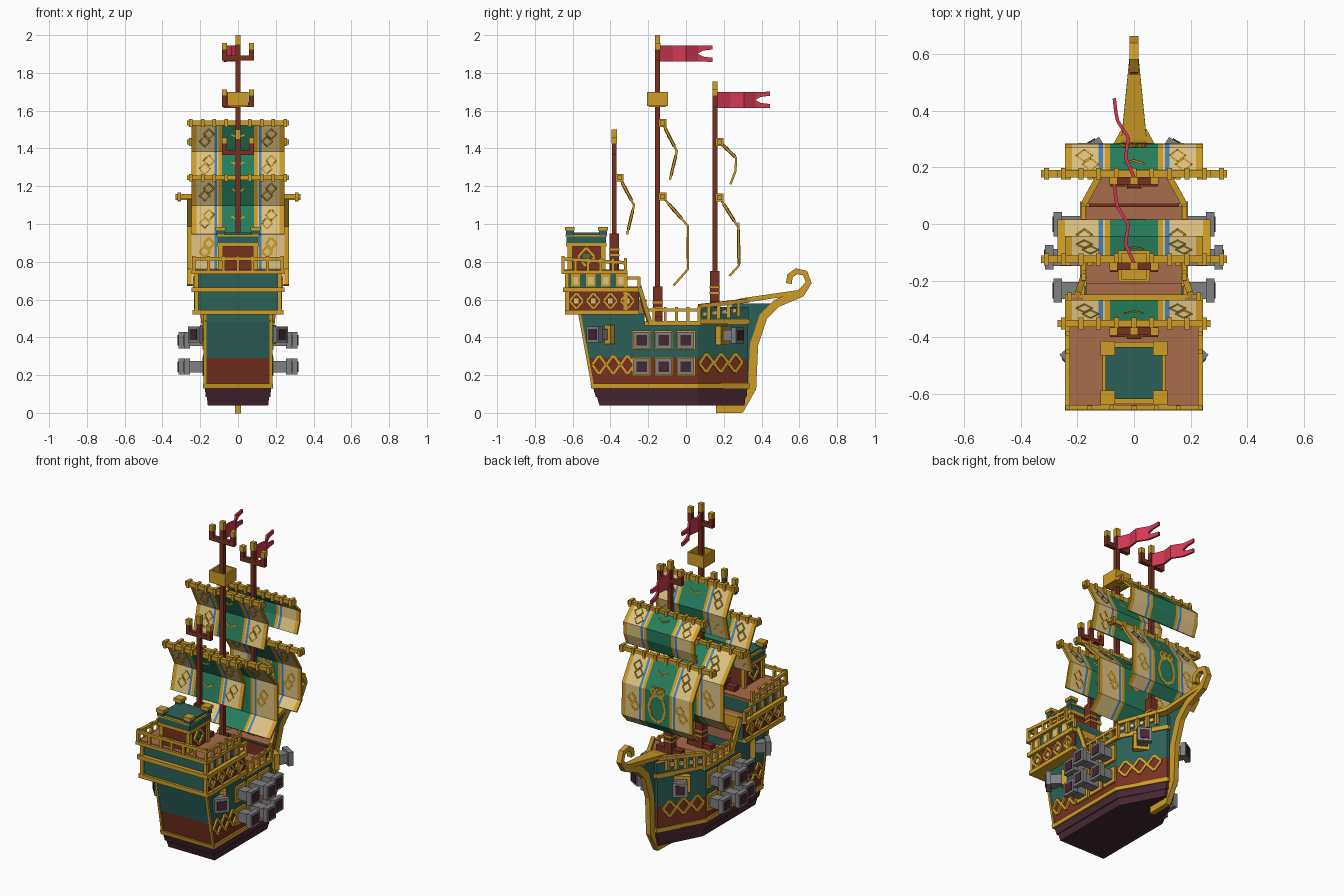
import bpy
import bmesh
from math import cos, sin, pi
from mathutils import Matrix, Vector

cube = bpy.data.objects.get("Cube")
if cube:
    bpy.data.objects.remove(cube, do_unlink=True)

PALETTE = {
    "gold": (.63, .34, .02), "cream": (.74, .56, .23), "sail_green": (.02, .21, .11),
    "hull_teal": (.025, .12, .1), "keel_purple": (.06, .02, .03), "red_wood": (.19, .03, .015),
    "deck_wood": (.4, .15, .07), "iron_grey": (.22, .22, .23), "stripe_blue": (.06, .23, .48),
    "flag_crimson": (.65, .04, .09)}
materials = []
for name, colour in PALETTE.items():
    mat = bpy.data.materials.new(name)
    mat.use_nodes = True
    mat.diffuse_color = (*colour, 1)
    mat.node_tree.nodes["Principled BSDF"].inputs["Base Color"].default_value = (*colour, 1)
    materials.append(mat)
GOLD, CREAM, GREEN, TEAL, PURPLE, RED, DECK, GREY, BLUE, CRIMSON = range(len(materials))
SIDES = (-1, 1)
parts = {}


def mesh_of(part):
    return parts.setdefault(part, bmesh.new())


def box(part, colour, low, high, matrix=Matrix()):
    low, high = Vector(low), Vector(high)
    size = Matrix.Diagonal((*(high - low), 1))
    made = bmesh.ops.create_cube(mesh_of(part), size=1,
                                 matrix=matrix @ Matrix.Translation((low + high) / 2) @ size)
    for face in {f for v in made["verts"] for f in v.link_faces}:
        face.material_index = colour


def block(part, colour, half_width, back, front, bottom, top):
    box(part, colour, (-half_width, back, bottom), (half_width, front, top))


def beam(part, colour, start, end, width):
    start, end = Vector(start), Vector(end)
    turn = (end - start).to_track_quat("Z", "Y").to_matrix().to_4x4()
    w = width / 2
    box(part, colour, (-w, -w, 0), (w, w, (end - start).length), Matrix.Translation(start) @ turn)


def path(part, colour, points, width):
    for start, end in zip(points, points[1:]):
        beam(part, colour, start, end, width)


def ring(part, colour, centre, across, up, sides, width):
    """Closed outline of beams; four sides make a diamond."""
    points = [Vector(centre) + Vector(across) * sin(2 * pi * i / sides)
              + Vector(up) * cos(2 * pi * i / sides) for i in range(sides + 1)]
    path(part, colour, points, width)


def loft(part, outlines, colours, cap):
    bm = mesh_of(part)
    rows = [[bm.verts.new(p) for p in outline] for outline in outlines]
    for low, high, colour in zip(rows, rows[1:], colours):
        for i in range(len(low)):
            j = (i + 1) % len(low)
            bm.faces.new((low[i], low[j], high[j], high[i])).material_index = colour
    bm.faces.new(rows[0][::-1]).material_index = colours[0]
    bm.faces.new(rows[-1]).material_index = cap


def finish(part, bm, thickness=0):
    mesh = bpy.data.meshes.new(part)
    if not thickness:
        bmesh.ops.recalc_face_normals(bm, faces=bm.faces)
    bm.to_mesh(mesh)
    bm.free()
    for mat in materials:
        mesh.materials.append(mat)
    obj = bpy.data.objects.new(part, mesh)
    bpy.context.collection.objects.link(obj)
    if thickness:
        solid = obj.modifiers.new("thickness", "SOLIDIFY")
        solid.thickness, solid.offset = thickness, 0


def sheet(part, rows, colours, thickness):
    """Thin grid with one colour per column; None leaves a gap."""
    bm = bmesh.new()
    grid = [[bm.verts.new(p) for p in row] for row in rows]
    for low, high in zip(grid, grid[1:]):
        for i, colour in enumerate(colours):
            bm.faces.new((low[i], low[i + 1], high[i + 1], high[i])).material_index = colour
    finish(part, bm, thickness)


# Hull with raked stern and wedge bow
def hull_outline(z, grow):
    w, stern, bow = .175 + grow, -.465 - z / 5 - grow, .325 + grow
    right = [(w, stern, z), (w, .06, z), (.03, bow, z)]
    return right + [(-x, y, z) for x, y, z in reversed(right)]


loft("hull", [hull_outline(*level) for level in
              ((.04, -.015), (.085, -.01), (.085, -.004), (.13, 0), (.29, 0), (.48, 0))],
     (PURPLE, PURPLE, PURPLE, RED, TEAL), DECK)
loft("lower_wale", [hull_outline(z, .01) for z in (.13, .155)], [GOLD], GOLD)


def bow_outline(z, grow):
    right = [(.175 + grow, .07 - grow, z), (.03, .33 + grow, z)]
    return right + [(-x, y, z) for x, y, z in reversed(right)]


loft("foredeck", [bow_outline(z, 0) for z in (.48, .56)], [TEAL], DECK)
loft("foredeck_wale", [bow_outline(z, .008) for z in (.47, .495)], [GOLD], GOLD)
block("foredeck_bulkhead", RED, .16, .06, .07, .48, .55)
block("quarter_hull", TEAL, .175, -.565, -.22, .48, .53)
block("quarter_step", DECK, .17, -.25, -.21, .53, .6)
block("quarter_step_trim", GOLD, .18, -.27, -.25, .53, .67)

# Stem, keel foot, curl and bowsprit
stem = [(.16, .02), (.29, .02), (.35, .13), (.36, .36), (.41, .51), (.48, .58), (.61, .635),
        (.65, .69), (.63, .74), (.585, .75), (.55, .725), (.545, .685)]
rows = []
for i, (y, z) in enumerate(stem):
    before, after = Vector(stem[max(i - 1, 0)]), Vector(stem[min(i + 1, len(stem) - 1)])
    along = (after - before).normalized() * (.022 if i < 7 else .016)
    rows.append([(0, y - along.y, z + along.x), (0, y + along.y, z - along.x)])
sheet("stem_and_curl", rows, [GOLD], .032)
sheet("stem_web", [[(0, .24, z), (0, y, z)] for y, z in stem[2:6]], [TEAL], .024)
sheet("bowsprit", [[(-w, y, z), (w, y, z)] for w, y, z in
                   ((.055, .24, .58), (.045, .3, .595), (.014, .61, .64))], [GOLD], .025)

# Hull side trim, railings, ports and diamonds
for s in SIDES:
    beam("main_deck_wale", GOLD, (s * .178, -.22, .475), (s * .178, .08, .475), .025)
    beam("main_rail", GOLD, (s * .178, -.2, .545), (s * .178, .07, .545), .016)
    for i in range(5):
        beam("main_rail", GOLD, (s * .178, -.17 + i * .06, .48), (s * .178, -.17 + i * .06, .56), .015)
    beam("quarter_slope", GOLD, (s * .18, -.19, .47), (s * .2, -.25, .67), .022)
    corner, tip = Vector((s * .178, .07, .565)), Vector((s * .035, .33, .595))
    beam("bow_rail", GOLD, corner, tip, .022)
    along = (tip - corner).normalized()
    for i in range(5):
        post = corner.lerp(tip, i / 5)
        beam("bow_rail", GOLD, post - Vector((0, 0, .08)), post, .018)
        if i < 4:
            window = corner.lerp(tip, (i + .5) / 5) - Vector((0, 0, .045))
            beam("bow_windows", CREAM, window - along * .012, window + along * .012, .022)
    for i in range(3):
        ring("stern_diamonds", GOLD, (s * .178, -.46 + i * .075, .255), (0, .036, 0), (0, 0, .05), 4, .016)
        place = Vector((s * .175, .06, .265)).lerp(Vector((s * .03, .325, .265)), .17 + i * .29)
        ring("bow_diamonds", GOLD, place, along * .042, (0, 0, .05), 4, .016)
    beam("stern_corner", GOLD, (s * .175, -.495, .15), (s * .175, -.565, .53), .014)


# Cannons, three by two each side plus bow and stern chasers
def cannon(origin, direction, length):
    turn = Vector(direction).to_track_quat("Z", "Y").to_matrix().to_4x4()
    place = Matrix.Translation(origin) @ turn
    for colour, half, near, far in ((GOLD, .05, -.02, .012), (GREY, .03, -.02, length),
                                    (GREY, .043, length - .03, length),
                                    (PURPLE, .028, length, length + .004)):
        box("cannons", colour, (-half, -half, near), (half, half, far), place)


for s in SIDES:
    for row in (.245, .385):
        for i in range(3):
            cannon((s * .175, -.235 + i * .117, row), (s, 0, 0), .14 if i == 1 else .11)
    cannon((s * .16, -.43, .415), (s * .75, -.65, 0), .1)
    cannon((s * .11, .2, .41), (s * .5, .85, 0), .1)

# Stern gallery in two tiers
block("gallery_lower", TEAL, .22, -.625, -.25, .53, .65)
block("gallery_upper", TEAL, .22, -.625, -.31, .65, .75)
block("gallery_band_low", GOLD, .24, -.64, -.25, .52, .545)
block("gallery_band_mid", GOLD, .245, -.65, -.25, .64, .665)
block("gallery_band_top", GOLD, .245, -.66, -.31, .735, .755)
block("poop_deck", DECK, .23, -.645, -.32, .755, .76)
block("gallery_step_deck", DECK, .22, -.31, -.26, .665, .67)
for s in SIDES:
    box("gallery_side_panel", RED, (s * .218, -.62, .545), (s * .224, -.255, .64))
    for i in range(4):
        y = -.58 + i * .09
        ring("gallery_diamonds", GOLD, (s * .226, y, .593), (0, .036, 0), (0, 0, .042), 4, .014)
        box("gallery_gems", CREAM, (s * .22, y - .012, .58), (s * .227, y + .012, .605))
        y = -.585 + i * .08
        box("gallery_windows", GOLD, (s * .218, y - .025, .67), (s * .227, y + .025, .735))
        box("gallery_windows", CREAM, (s * .22, y - .014, .68), (s * .23, y + .014, .72))
    for y in (-.63, -.32):
        beam("gallery_posts", GOLD, (s * .22, y, .53), (s * .22, y, .75), .02)
    # Poop railing
    beam("poop_rail", GOLD, (s * .235, -.65, .815), (s * .235, -.32, .795), .018)
    beam("step_rail", GOLD, (s * .23, -.31, .715), (s * .23, -.245, .715), .016)
    beam("step_rail", GOLD, (s * .23, -.25, .66), (s * .23, -.25, .72), .016)
    for i in range(6):
        y = -.65 + i * .066
        beam("poop_rail", GOLD, (s * .235, y, .75), (s * .235, y, .82), .016)
for i in range(7):
    x = (i - 3) * .078
    beam("poop_rail", GOLD, (x, -.65, .75), (x, -.65, .83), .016)
beam("poop_rail", GOLD, (-.24, -.65, .815), (.24, -.65, .815), .018)

# Stern cabin with capped corners
block("cabin_walls", RED, .095, -.62, -.435, .755, .89)
block("cabin_eaves", GOLD, .112, -.635, -.42, .88, .9)
block("cabin_roof", TEAL, .108, -.632, -.423, .9, .94)
block("cabin_roof_trim", GOLD, .112, -.637, -.418, .935, .945)
block("cabin_roof_top", TEAL, .1, -.62, -.435, .945, .955)
for s in SIDES:
    ring("cabin_ornament", GOLD, (s * .098, -.528, .825), (0, .045, 0), (0, 0, .05), 4, .016)
    box("cabin_ornament", GREEN, (s * .09, -.545, .81), (s * .1, -.51, .84))
    for y in (-.615, -.44):
        beam("cabin_posts", GOLD, (s * .093, y, .755), (s * .093, y, .89), .026)
        beam("cabin_caps", TEAL, (s * .093, y, .94), (s * .093, y, .97), .042)
        beam("cabin_caps", GOLD, (s * .093, y, .965), (s * .093, y, .985), .052)

# Masts with thick bases and forked tops
for y, foot, top in ((-.38, .76, 1.5), (-.15, .48, 2), (.153, .56, 1.755)):
    beam("masts", RED, (0, y, foot), (0, y, top - .05), .026)
    beam("mast_tips", GOLD, (0, y, top - .05), (0, y, top), .027)
    beam("mast_bases", RED, (0, y, foot), (0, y, foot + .19), .05)
    for z in (.07, .1):
        beam("mast_bands", GOLD, (0, y, foot + z), (0, y, foot + z + .01), .055)
    beam("mast_steps", RED, (-.085, y, foot + .01), (.085, y, foot + .01), .04)
    beam("forks", RED, (-.085, y, top - .122), (.085, y, top - .122), .026)
    for s in SIDES:
        beam("forks", RED, (s * .072, y, top - .12), (s * .072, y, top - .07), .026)
        beam("fork_tips", GOLD, (s * .072, y, top - .075), (s * .072, y, top - .042), .028)

# Lookout basket
block("lookout_floor", GOLD, .045, -.195, -.105, 1.62, 1.635)
for s in SIDES:
    box("lookout_sides", GOLD, (s * .045, -.205, 1.625), (s * .056, -.095, 1.7))
    box("lookout_sides", GOLD, (-.056, -.15 + s * .045, 1.625), (.056, -.15 + s * .056, 1.7))


# Sails with stripes, yards and emblems
def sail(part, half, yard_half, profile):
    right = [half, half - .025, .125, .11, .102, .085]
    bounds = [-x for x in right] + right[::-1]
    stripes = [GOLD, CREAM, BLUE, CREAM, GOLD]
    sheet(part, [[(x, y, z) for x in bounds] for y, z in profile],
          stripes + [GREEN] + stripes[::-1], .012)
    y, z = profile[0]
    beam(part + "_yard", GOLD, (-yard_half, y, z), (yard_half, y, z), .026)
    for i in range(9):
        x = (i / 4 - 1) * (yard_half - .02)
        beam(part + "_yard", GOLD, (x - .009, y, z), (x + .009, y, z), .042)
    for i, (start, end) in enumerate(zip(profile[:-1], profile[1:])):
        low, high = Vector((0, *end)), Vector((0, *start))
        up, middle = (high - low).normalized(), (low + high) / 2
        if (high - low).length < .12:
            continue
        for s in SIDES:
            for shift in (-.022, .022):
                ring(part + "_emblems", GOLD, middle + Vector((s * .165 + shift / 2, 0, 0)) + up * shift,
                     (.028, 0, 0), up * .03, 4, .013)
        if part == "fore_lower_sail" and i == 1:
            ring(part + "_emblems", GOLD, middle, (.058, 0, 0), up * .085, 8, .016)
            for x in (-.03, 0, .03):
                ring(part + "_emblems", GOLD, middle + Vector((x, 0, 0)) + up * .1,
                     (.015, 0, 0), up * .025, 4, .012)
        else:
            path(part + "_emblems", GOLD, [middle + Vector((x, 0, 0)) + up * abs(x) / 2
                                           for x in (-.035, 0, .035)], .014)


sail("fore_upper_sail", .245, .27, [(.178, 1.435), (.265, 1.35), (.262, 1.28), (.235, 1.21)])
sail("fore_lower_sail", .245, .33, [(.178, 1.14), (.278, .98), (.28, .78), (.23, .725)])
sail("main_upper_sail", .245, .27, [(-.125, 1.535), (-.048, 1.385), (-.085, 1.235)])
sail("main_lower_sail", .27, .33, [(-.125, 1.145), (.01, .99), (.01, .76), (-.065, .675)])
sail("rear_sail", .245, .27, [(-.352, 1.245), (-.275, 1.1), (-.312, .945)])

# Swallow-tailed flags
for part, y, z in (("main_flag", -.14, 1.902), ("fore_flag", .165, 1.657)):
    wave = [(0, 0), (-.03, .07), (-.02, .14), (-.058, .2)]
    sheet(part, [[(x, y + d, z - .042), (x, y + d, z + .042)] for x, d in wave], [CRIMSON], .012)
    x, d = wave[-1]
    for s in SIDES:
        sheet(part + "_tail", [[(x, y + d, z), (x, y + d, z + s * .042)],
                               [(x - .006, y + .23, z + s * .016), (x - .006, y + .23, z + s * .042)],
                               [(x - .012, y + .28, z + s * .022), (x - .012, y + .28, z + s * .044)]],
              [CRIMSON], .012)

for part, bm in parts.items():
    finish(part, bm)
